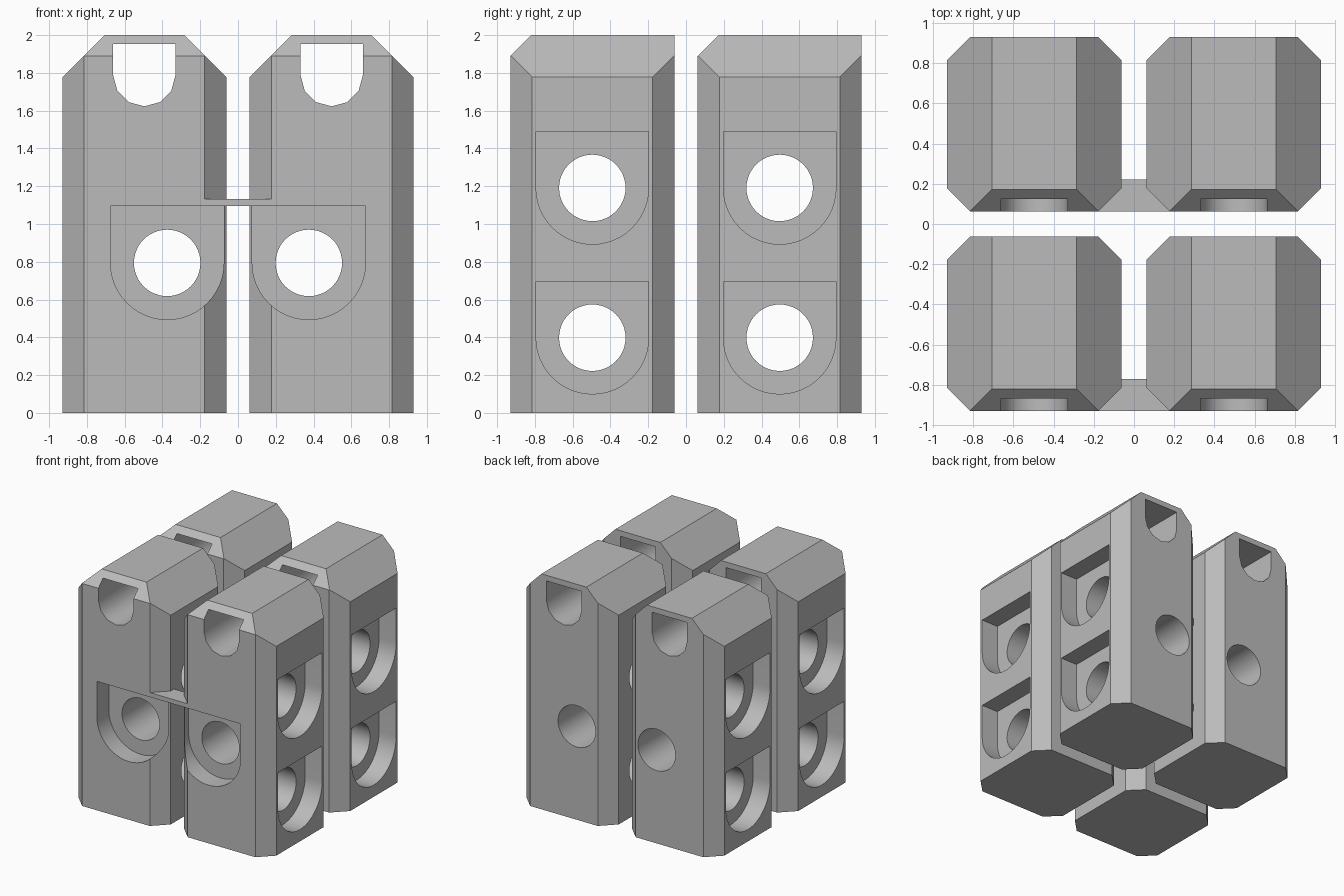
import bpy, bmesh, math
from mathutils import Matrix, Vector

if "Cube" in bpy.data.objects:
    bpy.data.objects.remove(bpy.data.objects["Cube"])

grey = bpy.data.materials.new("light_grey")
grey.diffuse_color = (0.5, 0.5, 0.5, 1)
grey.use_nodes = True
grey.node_tree.nodes["Principled BSDF"].inputs["Base Color"].default_value = grey.diffuse_color

C, H, B = 0.496, 0.434, 0.116      # block centre, half width, corner bevel
POCKET = 0.16                      # counterbore depth


def add_object(name, mesh):
    obj = bpy.data.objects.new(name, mesh)
    bpy.context.collection.objects.link(obj)
    return obj


def prism(name, points, offset):
    """Extrude a closed 3D outline along an offset vector."""
    bm = bmesh.new()
    face = bm.faces.new([bm.verts.new(p) for p in points])
    ext = bmesh.ops.extrude_face_region(bm, geom=[face])
    bmesh.ops.translate(bm, vec=offset,
                        verts=[v for v in ext["geom"] if isinstance(v, bmesh.types.BMVert)])
    bmesh.ops.recalc_face_normals(bm, faces=bm.faces)
    mesh = bpy.data.meshes.new(name)
    bm.to_mesh(mesh)
    bm.free()
    return add_object(name, mesh)


def circle(u, z, r, n=48):
    return [(u + r * math.cos(2 * math.pi * i / n), z + r * math.sin(2 * math.pi * i / n))
            for i in range(n)]


def u_shape(u, z, r, top, n):
    arc = [(u - r * math.cos(math.pi * i / n), z - r * math.sin(math.pi * i / n))
           for i in range(n + 1)]
    return arc + [(u + r, top), (u - r, top)]


def cut_y(profile, start, length):
    return prism("cutter", [(u, start, z) for u, z in profile], (0, length, 0))


def cut_x(profile, start, length):
    return prism("cutter", [(start, u, z) for u, z in profile], (length, 0, 0))


# Front right block: octagonal column with sloped top edges
k = H - B
outline = [(C + x, -C + y, 0) for x, y in
           [(-H, -k), (-k, -H), (k, -H), (H, -k), (H, k), (k, H), (-k, H), (-H, k)]]
block = prism("block", outline, (0, 0, 2))
bm = bmesh.new()
bm.from_mesh(block.data)
for co, no in [((C + H, -C, 1.777), (1, 0, 1)), ((C - H, -C, 1.777), (-1, 0, 1)),
               ((C, -C - H, 1.89), (0, -1, 1))]:
    cut = bmesh.ops.bisect_plane(bm, geom=bm.verts[:] + bm.edges[:] + bm.faces[:],
                                 plane_co=co, plane_no=Vector(no).normalized(), clear_outer=True)
    bmesh.ops.contextual_create(
        bm, geom=[e for e in cut["geom_cut"] if isinstance(e, bmesh.types.BMEdge)])
bmesh.ops.recalc_face_normals(bm, faces=bm.faces)
bm.to_mesh(block.data)
bm.free()

# Top channel, front bolt hole and pocket, two side bolt holes and pockets
front, side = -C - H, C + H
cutters = [cut_y(u_shape(C, 1.788, 0.165, 1.952, 6), front - 0.1, 1.1),
           cut_y(circle(0.375, 0.794, 0.176), front - 0.1, 1.1),
           cut_y(u_shape(0.375, 0.794, 0.3, 1.095, 24), front - 0.1, 0.1 + POCKET)]
for z in (0.398, 1.191):
    cutters += [cut_x(circle(-C, z, 0.176), side + 0.1, -1.1),
                cut_x(u_shape(-C, z, 0.298, z + 0.298, 24), side + 0.1, -0.1 - POCKET)]
for c in cutters:
    mod = block.modifiers.new("cut", "BOOLEAN")
    mod.operation, mod.solver, mod.object = "DIFFERENCE", "EXACT", c
deps = bpy.context.evaluated_depsgraph_get()
solid = bpy.data.meshes.new_from_object(block.evaluated_get(deps))
for o in cutters + [block]:
    bpy.data.objects.remove(o)

# Four blocks: mirrored left to right, repeated front to back
parts = []
for row, dy in (("front", 0), ("back", 2 * C)):
    for hand, sx in (("right", 1), ("left", -1)):
        mesh = solid.copy()
        mesh.transform(Matrix.Translation((0, dy, 0)) @ Matrix.Diagonal((sx, 1, 1, 1)))
        if sx < 0:
            mesh.flip_normals()
        parts.append(add_object(f"{row}_{hand}_block", mesh))
    # Thin web joining the left and right blocks
    w = C - k
    y0, y1 = front + dy, front + dy + POCKET
    parts.append(prism(f"{row}_web", [(-w, y0, 1.095), (w, y0, 1.095),
                                      (w, y1, 1.095), (-w, y1, 1.095)], (0, 0, 0.038)))

bpy.ops.object.select_all(action="DESELECT")
for o in parts:
    o.data.materials.clear()
    o.data.materials.append(grey)
    o.select_set(True)
bpy.context.view_layer.objects.active = parts[0]
bpy.ops.object.shade_smooth_by_angle(angle=math.radians(32))
